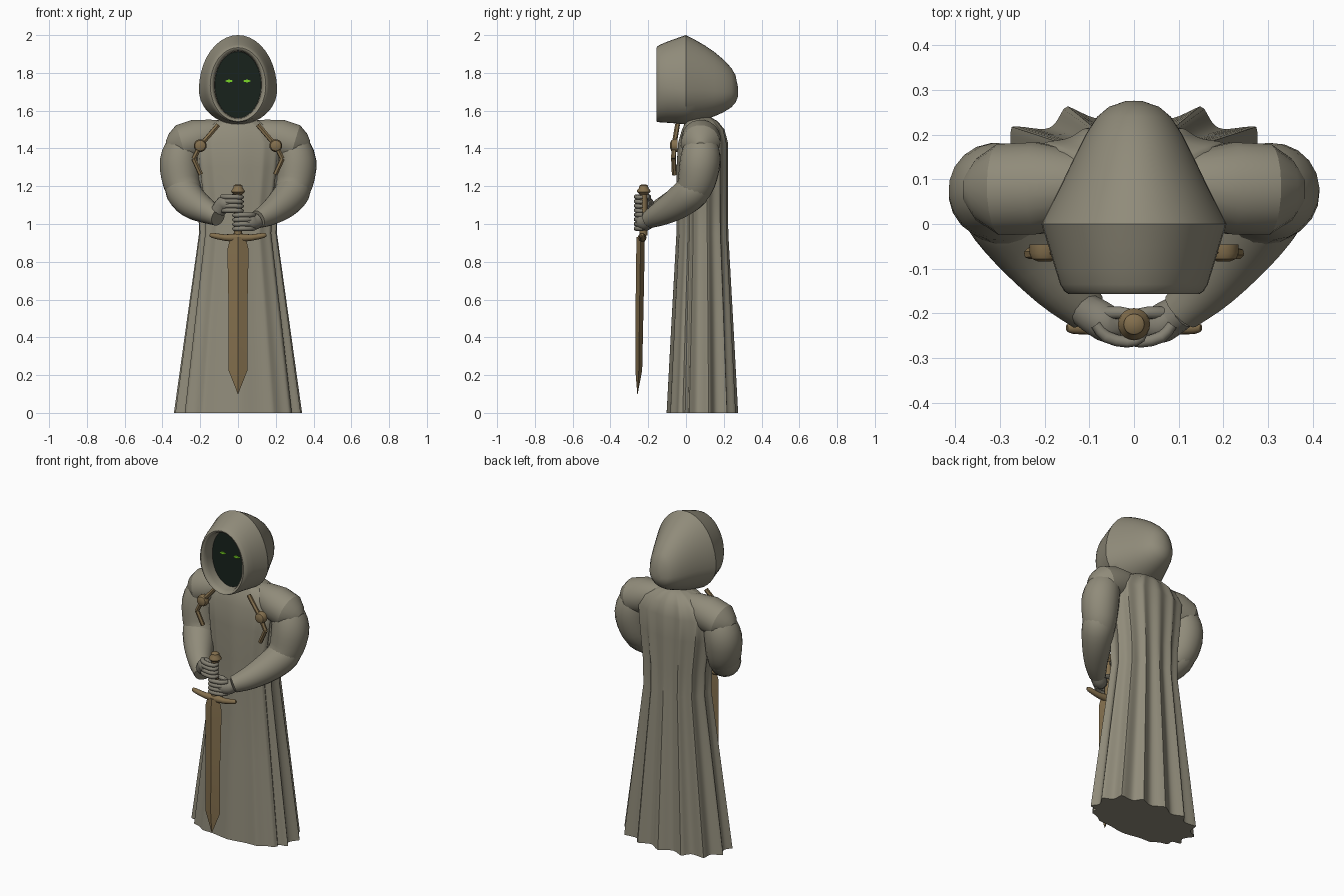
import bpy, math
from math import sin, cos, pi
from mathutils import Vector

if "Cube" in bpy.data.objects:
    bpy.data.objects.remove(bpy.data.objects["Cube"])


def material(name, rgb):
    m = bpy.data.materials.new(name)
    m.diffuse_color = (*rgb, 1)
    m.use_nodes = True
    m.node_tree.nodes["Principled BSDF"].inputs["Base Color"].default_value = m.diffuse_color
    return m


CLOTH = material("cloth", (0.28, 0.26, 0.195))
SKIN = material("glove", (0.23, 0.215, 0.17))
BRASS = material("brass", (0.23, 0.16, 0.075))
DARK = material("shadow", (0.009, 0.016, 0.012))
GREEN = material("glow", (0.2, 0.7, 0.02))


def make(name, verts, faces, mat, angle=40):
    me = bpy.data.meshes.new(name)
    me.from_pydata([tuple(v) for v in verts], [], faces)
    me.materials.append(mat)
    ob = bpy.data.objects.new(name, me)
    bpy.context.collection.objects.link(ob)
    bpy.ops.object.select_all(action='DESELECT')
    bpy.context.view_layer.objects.active = ob
    ob.select_set(True)
    bpy.ops.object.mode_set(mode='EDIT')
    bpy.ops.mesh.select_all(action='SELECT')
    bpy.ops.mesh.normals_make_consistent(inside=False)
    bpy.ops.object.mode_set(mode='OBJECT')
    bpy.ops.object.shade_smooth_by_angle(angle=math.radians(angle))
    return ob


def loft(name, rings, mat, angle=40, start=True, end=True):
    n = len(rings[0])
    verts = [v for r in rings for v in r]
    faces = [(i * n + j, i * n + (j + 1) % n, (i + 1) * n + (j + 1) % n, (i + 1) * n + j)
             for i in range(len(rings) - 1) for j in range(n)]
    if start:
        faces.append(tuple(range(n)))
    if end:
        faces.append(tuple(range(len(verts) - n, len(verts))))
    return make(name, verts, faces, mat, angle)


def smooth_path(pts, steps):
    """Catmull-Rom through (x, y, z, radius) points."""
    p = [Vector(q) for q in pts]
    p = [2 * p[0] - p[1]] + p + [2 * p[-1] - p[-2]]
    out = []
    for i in range(1, len(p) - 2):
        a, b, c, d = p[i - 1:i + 3]
        for k in range(steps):
            t = k / steps
            out.append(0.5 * (2 * b + (c - a) * t + (2 * a - 5 * b + 4 * c - d) * t * t
                              + (3 * b - a - 3 * c + d) * t ** 3))
    return out + [p[-2]]


def tube(name, pts, mat, sides=16, steps=3, angle=40):
    path = smooth_path(pts, steps)
    ctr = [q.to_3d() for q in path]
    rings, side = [], None
    for i, q in enumerate(path):
        t = (ctr[min(i + 1, len(ctr) - 1)] - ctr[max(i - 1, 0)]).normalized()
        u = side if side else t.orthogonal()
        u = (u - t * u.dot(t)).normalized()
        side, w = u, t.cross(u)
        rings.append([ctr[i] + (u * cos(2 * pi * k / sides) + w * sin(2 * pi * k / sides)) * q[3]
                      for k in range(sides)])
    return loft(name, rings, mat, angle)


def lathe(name, profile, centre, mat, sides=20, axis='Z', angle=35):
    c = Vector(centre)
    rings = []
    for r, h in profile:
        ring = []
        for k in range(sides):
            a = 2 * pi * k / sides
            ring.append(c + (Vector((r * cos(a), r * sin(a), h)) if axis == 'Z'
                             else Vector((r * cos(a), -h, r * sin(a)))))
        rings.append(ring)
    return loft(name, rings, mat, angle)


# Robe: superellipse sections (z, half width, front y, back y, fold depth)
SECTIONS = [(0, .325, -.097, .257, .019), (.5, .26, -.072, .236, .013), (.95, .2, -.048, .215, .009),
            (1.1, .205, -.048, .214, .008), (1.3, .232, -.048, .216, .007), (1.43, .245, -.04, .216, .006),
            (1.5, .2, -.02, .2, .004), (1.545, .12, .0, .165, .002), (1.565, .05, .04, .13, 0)]
N = 168
rings = []
for z, w, yf, yb, d in SECTIONS:
    ring = []
    for k in range(N):
        a = 2 * pi * k / N
        c, s = cos(a), sin(a)
        # ridges point outward, hollows are rounded; front panel is calmer
        fold = d * (1 - 2 * abs(cos(7 * a + .5 * cos(3 * a))) ** 1.2) * (1 if s > -.5 else .3)
        e = 2 / 2.4
        x = math.copysign(abs(c) ** e, c) * (w + fold)
        y = (yf + yb) / 2 + math.copysign(abs(s) ** e, s) * ((yb - yf) / 2 + fold)
        if abs(s) < 1e-6:
            y = (yf + yb) / 2
        ring.append((x, y, z))
    rings.append(ring)
# the phase shift puts a ridge on the back centre line
loft("robe", rings, CLOTH, 35)


# Hood: egg-shaped sections (y, half width, bottom z, top z, widest z)
def egg(y, w, zb, zt, zm, n=40):
    return [(w * cos(2 * pi * k / n), y,
             zm + sin(2 * pi * k / n) * ((zt - zm) if k < n / 2 else (zm - zb))) for k in range(n)]


HOOD = [(-.075, .122, 1.562, 1.912, 1.735), (-.125, .125, 1.559, 1.916, 1.735),
        (-.145, .130, 1.554, 1.92, 1.735), (-.154, .138, 1.548, 1.927, 1.735),
        (-.156, .147, 1.543, 1.934, 1.733), (-.15, .156, 1.54, 1.942, 1.731),
        (-.135, .165, 1.538, 1.95, 1.728),
        (-.10, .176, 1.536, 1.965, 1.725), (-.05, .191, 1.532, 1.983, 1.718), (0, .207, 1.527, 2.0, 1.71),
        (.05, .182, 1.538, 1.974, 1.71), (.1, .157, 1.552, 1.945, 1.71),
        (.15, .133, 1.57, 1.911, 1.705), (.2, .108, 1.592, 1.869, 1.70),
        (.24, .082, 1.618, 1.826, 1.70), (.262, .056, 1.642, 1.788, 1.695),
        (.275, .018, 1.675, 1.725, 1.695)]
loft("hood", [egg(*h) for h in HOOD], CLOTH, 38, start=False)
loft("face_shadow", [egg(-.078, .123, 1.56, 1.914, 1.735), egg(-.06, .123, 1.56, 1.914, 1.735)], DARK)

for s, side in ((-1, "left"), (1, "right")):
    # Glowing eyes
    eye = [(s * .047 + .021 * cos(k * pi / 4), -.085, 1.757 + .008 * sin(k * pi / 4) * abs(sin(k * pi / 4)))
           for k in range(8)]
    loft(side + "_eye", [eye, [(x, -.07, z) for x, y, z in eye]], GREEN)

    # Shoulder cape and sleeves
    tube(side + "_shoulder", [(s * .03, .09, 1.49, .055), (s * .13, .085, 1.475, .08), (s * .215, .08, 1.452, .104),
                              (s * .30, .077, 1.425, .103), (s * .352, .077, 1.412, .068),
                              (s * .378, .077, 1.408, .03)], CLOTH, 20, 1, 30)
    tube(side + "_upper_sleeve", [(s * .25, .08, 1.47, .05), (s * .28, .08, 1.42, .09), (s * .308, .075, 1.33, .107),
                                  (s * .298, .055, 1.22, .1), (s * .27, .02, 1.15, .085)], CLOTH, 20)
    lift = .012 if s < 0 else 0
    tube(side + "_forearm_sleeve", [(s * .31, .07, 1.24, .075), (s * .292, .035, 1.175, .092),
                                    (s * .24, -.04, 1.112, .085), (s * .17, -.13, 1.058 + lift, .066),
                                    (s * .105, -.195, 1.025 + lift, .048)], CLOTH, 20)
    # Elbow crease
    tube(side + "_sleeve_crease", [(s * .325, -.02, 1.235, .004), (s * .295, -.05, 1.19, .013),
                                   (s * .25, -.1, 1.14, .004)], CLOTH, 8)

    # Hand: palm, four curled fingers, thumb
    hz = 1.108 if s < 0 else 1.012
    tube(side + "_palm", [(s * .105, -.195, (hz + 1.03) / 2, .04), (s * .078, -.212, hz - .004, .043),
                          (s * .055, -.225, hz, .042), (s * .03, -.226, hz, .03)], SKIN, 12)
    for i in range(4):
        z = hz - .036 + i * .024
        tube(f"{side}_finger_{i}", [(s * .085, -.225, z, .012), (s * .062, -.252, z, .0135),
                                    (s * .015, -.264, z, .0125), (s * -.015, -.254, z - .002, .012),
                                    (s * -.022, -.23, z - .002, .009)], SKIN, 10, 2)
    tube(side + "_thumb", [(s * .075, -.2, hz + .015, .015), (s * .03, -.198, hz + .036, .014),
                           (s * -.008, -.204, hz + .038, .01)], SKIN, 10, 2)

    # Cloak clasps: button, upper strap, lower straps
    lathe(side + "_clasp_button", [(.034, -.02), (.034, .0), (.028, .012), (.014, .018)],
          (s * .2, -.066, 1.415), BRASS, axis='Y')
    strap = [(.105, -.045, 1.525), (.2, -.064, 1.415), (.235, -.066, 1.345), (.197, -.062, 1.262)]
    for i in range(3):
        a, b = strap[i], strap[i + 1]
        tube(f"{side}_strap_{i}", [(s * a[0], a[1], a[2], .013), (s * b[0], b[1], b[2], .013)],
             BRASS, 6, 1, 20)

# Sword blade: diamond sections (z, half width, centre y, half thickness)
BLADE = [(.1, .001, -.257, .001), (.225, .05, -.25, .018), (.55, .05, -.246, .021), (.8, .055, -.242, .022),
         (.87, .055, -.241, .022), (.93, .04, -.24, .022)]
loft("blade", [[(-w, y, z), (0, y - t, z), (w, y, z), (0, y + t, z)] for z, w, y, t in BLADE], BRASS, 10)

# Crossguard, grip and pommel
tube("crossguard", [(-.15, -.232, .944, .007), (-.135, -.232, .94, .014), (-.07, -.232, .928, .017),
                    (0, -.232, .928, .023), (.07, -.232, .928, .017), (.135, -.232, .94, .014),
                    (.15, -.232, .944, .007)], BRASS, 10, 2)
lathe("grip", [(.021, .94), (.021, 1.17)], (0, -.226, 0), BRASS, 16)
lathe("pommel", [(.02, 1.155), (.036, 1.17), (.034, 1.18), (.025, 1.19), (.023, 1.203), (.012, 1.21)],
      (0, -.224, 0), BRASS)
